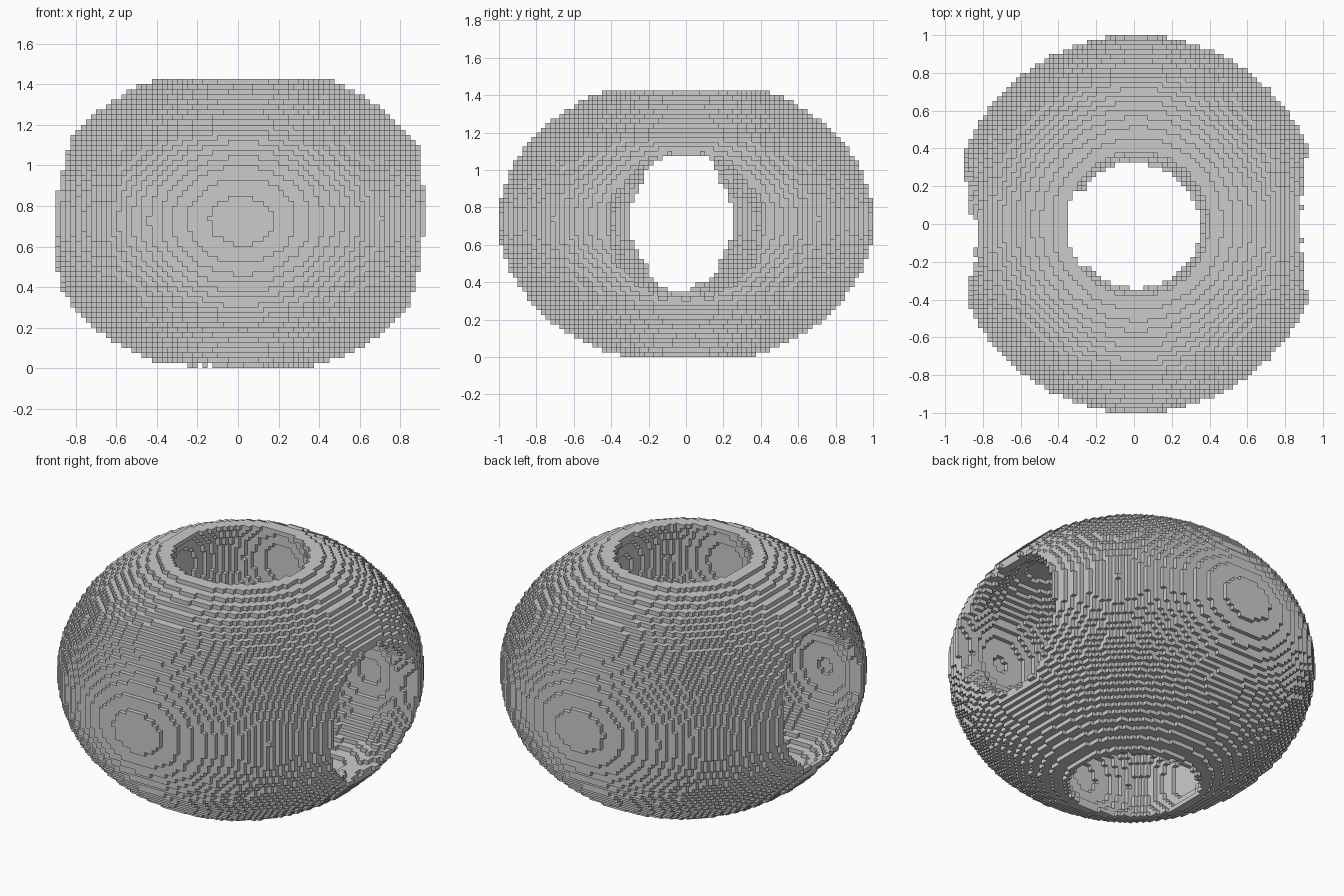
import bpy

if "Cube" in bpy.data.objects:
    bpy.data.objects.remove(bpy.data.objects["Cube"])

S = 0.025                      # voxel size
NX, NY, NZ = 40, 40, 57        # half counts in x and y, full count in z
CX, CZ = 0.018, 0.7275         # middle of the outer ellipsoid

# Hollow pockets: centre x, y, z (from the middle) and radius
POCKETS = [
    (0.0, 0.0, 0.0, 0.40),         # core
    (0.58, -0.01, 0.0, 0.43),      # right pocket
    (0.98, 0.0, -0.04, 0.42),      # right mouth
    (-0.62, -0.05, 0.0, 0.44),     # left pocket
    (-0.97, -0.04, 0.05, 0.40),    # left mouth
    (0.0, 0.0, 0.48, 0.43),        # top pocket
    (-0.03, -0.02, -0.49, 0.425),  # bottom pocket
]


def is_solid(x, y, z):
    if (x / 0.99) ** 2 + y * y + (z / 0.77) ** 2 > 1.0:
        return False
    return all((x - a) ** 2 + (y - b) ** 2 + (z - c) ** 2 > r * r
               for a, b, c, r in POCKETS)


# Fill the voxel grid
cells = {(i, j, k)
         for i in range(-NX, NX) for j in range(-NY, NY) for k in range(NZ)
         if is_solid((i + 0.5) * S - CX, (j + 0.5) * S, (k + 0.5) * S - CZ)}

# Skin every exposed voxel side with a quad
verts, faces, index = [], [], {}


def corner(p):
    if p not in index:
        index[p] = len(verts)
        verts.append((p[0] * S, p[1] * S, p[2] * S))
    return index[p]


for cell in cells:
    for axis in range(3):
        u, v = (axis + 1) % 3, (axis + 2) % 3
        for side in (0, 1):
            near = list(cell)
            near[axis] += 2 * side - 1
            if tuple(near) in cells:
                continue
            quad = []
            for du, dv in ((0, 0), (1, 0), (1, 1), (0, 1)):
                p = list(cell)
                p[axis] += side
                p[u] += du
                p[v] += dv
                quad.append(corner(tuple(p)))
            faces.append(quad if side else quad[::-1])

mesh = bpy.data.meshes.new("voxel_shell")
mesh.from_pydata(verts, [], faces)
mesh.update()
shell = bpy.data.objects.new("voxel_shell", mesh)
bpy.context.collection.objects.link(shell)
